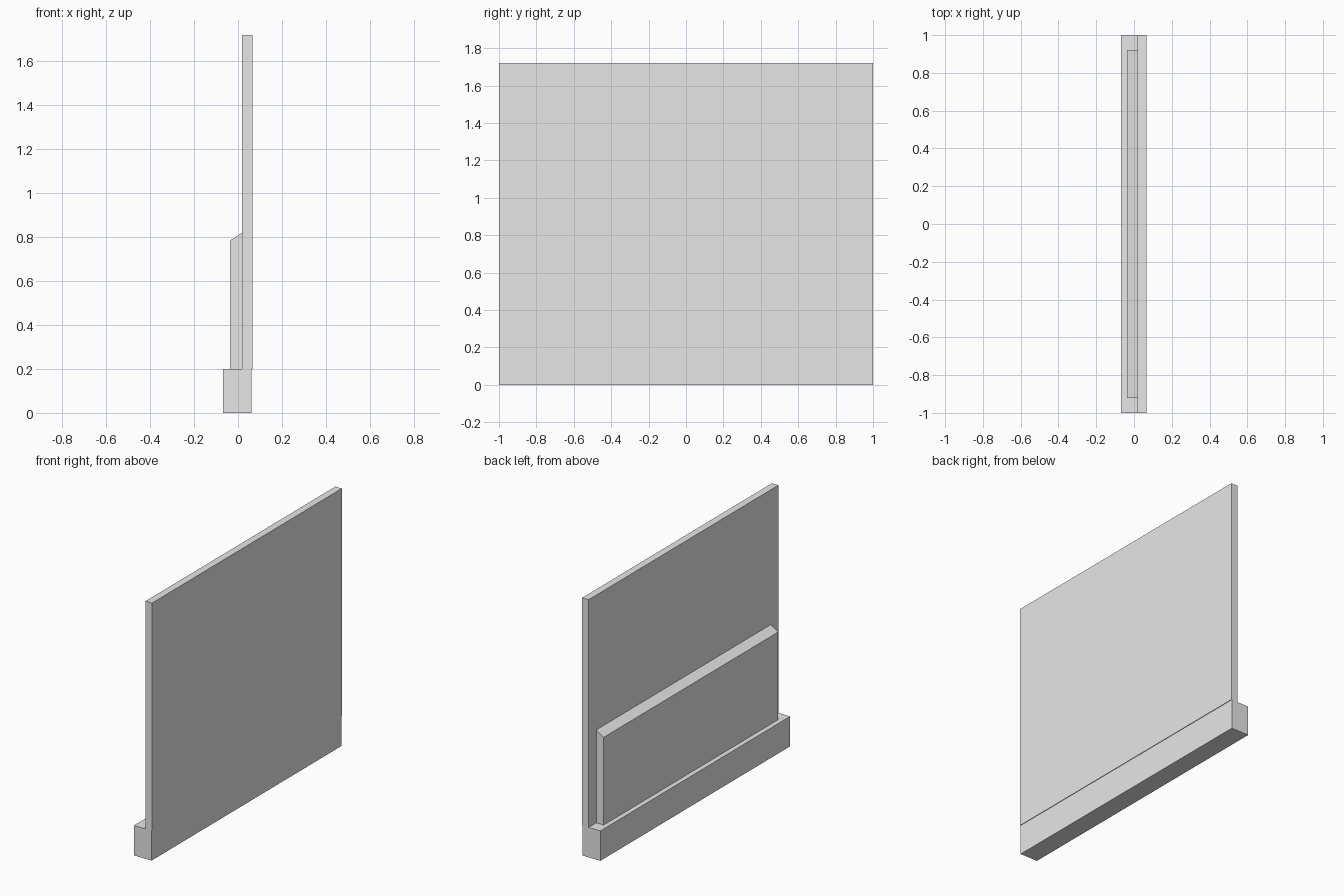
import bpy
import bmesh

cube = bpy.data.objects.get("Cube")
if cube:
    bpy.data.objects.remove(cube, do_unlink=True)

grey = bpy.data.materials.new("plain_grey")
grey.use_nodes = True
colour = (0.8, 0.8, 0.8, 1)
grey.diffuse_color = colour
grey.node_tree.nodes["Principled BSDF"].inputs["Base Color"].default_value = colour


def extrude_profile(name, profile, half_length):
    """Extrude an (x, z) outline along y, centred on the origin."""
    bm = bmesh.new()
    face = bm.faces.new([bm.verts.new((x, -half_length, z)) for x, z in profile])
    result = bmesh.ops.extrude_face_region(bm, geom=[face])
    verts = [v for v in result["geom"] if isinstance(v, bmesh.types.BMVert)]
    bmesh.ops.translate(bm, verts=verts, vec=(0, 2 * half_length, 0))
    bmesh.ops.recalc_face_normals(bm, faces=bm.faces)
    mesh = bpy.data.meshes.new(name)
    bm.to_mesh(mesh)
    bm.free()
    mesh.materials.append(grey)
    obj = bpy.data.objects.new(name, mesh)
    bpy.context.collection.objects.link(obj)
    return obj


def box_profile(x0, x1, z0, z1):
    return [(x0, z0), (x1, z0), (x1, z1), (x0, z1)]


base_z, wall_x = 0.2, 0.018

# Wide plinth along the ground
extrude_profile("base_plinth", box_profile(-0.068, 0.062, 0, base_z), 1)

# Tall thin wall rising from the plinth
extrude_profile("wall_panel", box_profile(wall_x, 0.066, base_z, 1.72), 1)

# Shorter slab against the wall, with a sloping top
extrude_profile("lower_slab", [(-0.036, base_z), (wall_x, base_z),
                               (wall_x, 0.82), (-0.036, 0.785)], 0.92)
